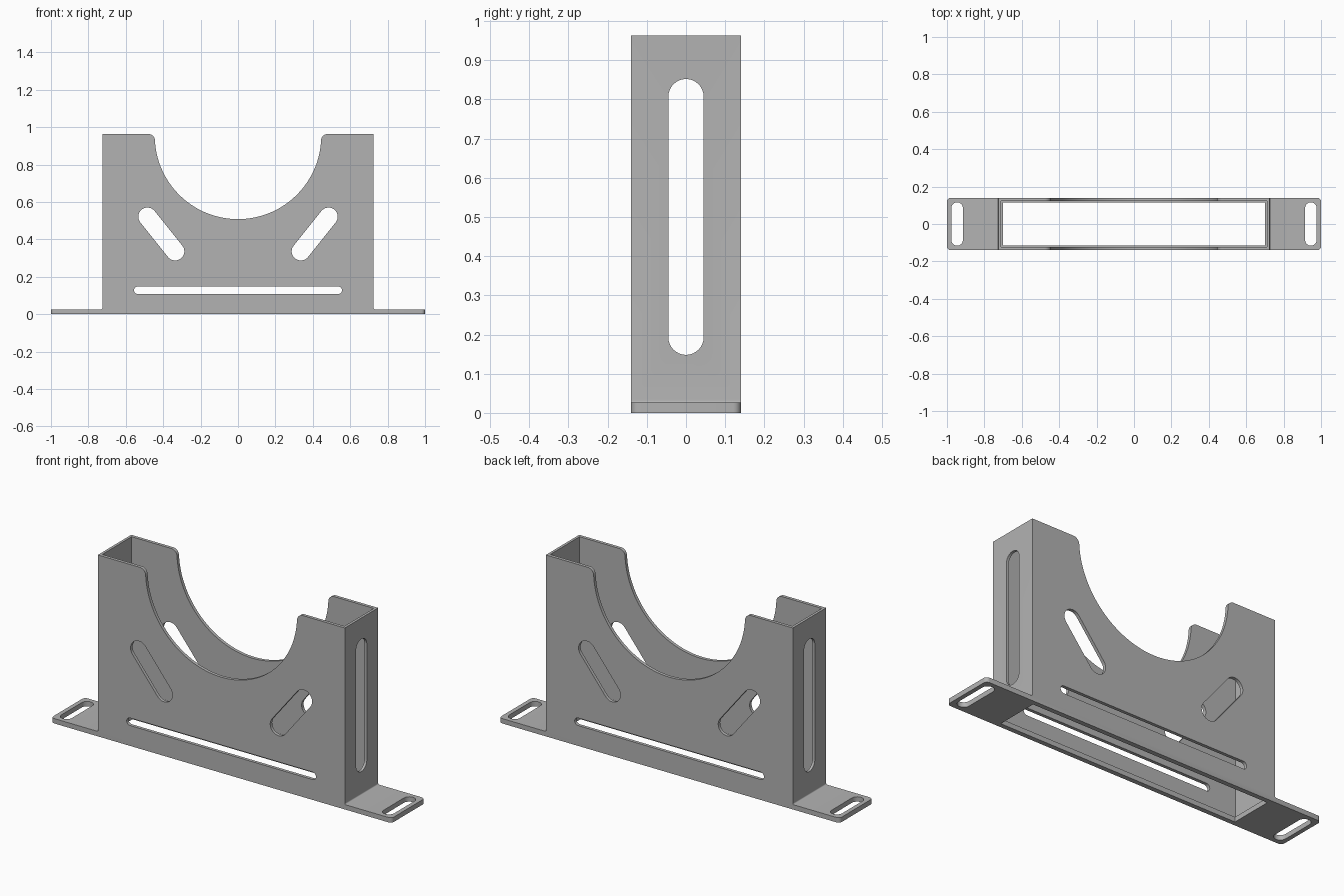
import bpy, bmesh, math
from mathutils import Vector

if "Cube" in bpy.data.objects:
    bpy.data.objects.remove(bpy.data.objects["Cube"])

HALF_W, HALF_D, TOP, FOOT = 0.725, 0.14, 0.963, 0.026
ZC, R, FIL = 0.953, 0.445, 0.034          # cradle centre height, radius, lip rounding

grey = bpy.data.materials.new("grey metal")
grey.diffuse_color = (0.45, 0.45, 0.45, 1)
grey.use_nodes = True
grey.node_tree.nodes["Principled BSDF"].inputs["Base Color"].default_value = grey.diffuse_color


def arc(cx, cy, r, a0, a1, n):
    return [(cx + r * math.cos(a0 + (a1 - a0) * i / n),
             cy + r * math.sin(a0 + (a1 - a0) * i / n)) for i in range(n + 1)]


def slot(a, b, r, n=16):
    """Outline of a round-ended slot between two cap centres."""
    t = math.atan2(b[1] - a[1], b[0] - a[0])
    q = math.pi / 2
    return arc(*b, r, t - q, t + q, n) + arc(*a, r, t + q, t + 3 * q, n)


def rect(x, y):
    return [(-x, -y), (x, -y), (x, y), (-x, y)]


def prism(name, outline, axis, lo, hi):
    """Extrude a 2D outline along the given axis from lo to hi."""
    place = {"x": lambda u, v, w: (w, u, v),
             "y": lambda u, v, w: (u, w, v),
             "z": lambda u, v, w: (u, v, w)}[axis]
    bm = bmesh.new()
    face = bm.faces.new([bm.verts.new(place(u, v, lo)) for u, v in outline])
    new = bmesh.ops.extrude_face_region(bm, geom=[face])["geom"]
    bmesh.ops.translate(bm, verts=[g for g in new if isinstance(g, bmesh.types.BMVert)],
                        vec=Vector(place(0, 0, hi - lo)))
    bmesh.ops.recalc_face_normals(bm, faces=bm.faces[:])
    mesh = bpy.data.meshes.new(name)
    bm.to_mesh(mesh)
    bm.free()
    ob = bpy.data.objects.new(name, mesh)
    bpy.context.collection.objects.link(ob)
    return ob


# Solid block with flanged feet, extruded from its front profile
f = 0.006
right = [(1, 0), (1, FOOT)]
right += arc(HALF_W + f, FOOT + f, f, 1.5 * math.pi, math.pi, 5)
right += [(HALF_W, TOP)]
bracket = prism("bracket", right + [(-x, z) for x, z in reversed(right)], "y", -HALF_D, HALF_D)
bracket.data.materials.append(grey)

# Round the vertical corners of the feet
bm = bmesh.new()
bm.from_mesh(bracket.data)
corners = [e for e in bm.edges if all(abs(v.co.x) > 0.99 for v in e.verts)
           and abs(e.verts[0].co.z - e.verts[1].co.z) > 0.01]
bmesh.ops.bevel(bm, geom=corners, offset=0.02, segments=6, profile=0.5, affect='EDGES')
bm.to_mesh(bracket.data)
bm.free()

# Cradle outline: half circle with rounded lips
fx = math.sqrt((R + FIL) ** 2 - (TOP - FIL - ZC) ** 2)
fz = TOP - FIL
t = math.atan2(fz - ZC, fx)
lip = arc(fx, fz, FIL, math.pi / 2, math.pi + t, 10)
bowl = arc(0, ZC, R, t, -math.pi - t, 72)
cradle = [(fx, TOP + 0.1)] + lip + bowl[1:-1] + [(-x, z) for x, z in reversed(lip)] + [(-fx, TOP + 0.1)]

cutters = [
    prism("cavity_cutter", rect(0.711, 0.123), "z", FOOT, 1.2),
    prism("floor_opening_cutter", rect(0.70, 0.115), "z", -0.1, 0.2),
    prism("cradle_cutter", cradle, "y", -0.3, 0.3),
    prism("long_slot_cutter", slot((-0.536, 0.128), (0.536, 0.128), 0.02), "y", -0.3, 0.3),
    prism("side_slot_cutter", slot((0, 0.193), (0, 0.807), 0.045), "x", -0.9, 0.9),
]
for s in (-1, 1):
    cutters.append(prism("diagonal_slot_cutter", slot((s * 0.484, 0.521), (s * 0.336, 0.336), 0.049),
                         "y", -0.3, 0.3))
    cutters.append(prism("foot_slot_cutter", slot((s * 0.946, -0.085), (s * 0.946, 0.085), 0.031),
                         "z", -0.1, 0.2))

# Apply all cuts, then drop the cutters
bpy.context.view_layer.objects.active = bracket
bracket.select_set(True)
for c in cutters:
    c.hide_render = True
    m = bracket.modifiers.new("cut", 'BOOLEAN')
    m.operation, m.solver, m.object = 'DIFFERENCE', 'EXACT', c
    bpy.ops.object.modifier_apply(modifier=m.name)
for c in cutters:
    bpy.data.objects.remove(c)

bpy.ops.object.shade_smooth_by_angle(angle=math.radians(30))
